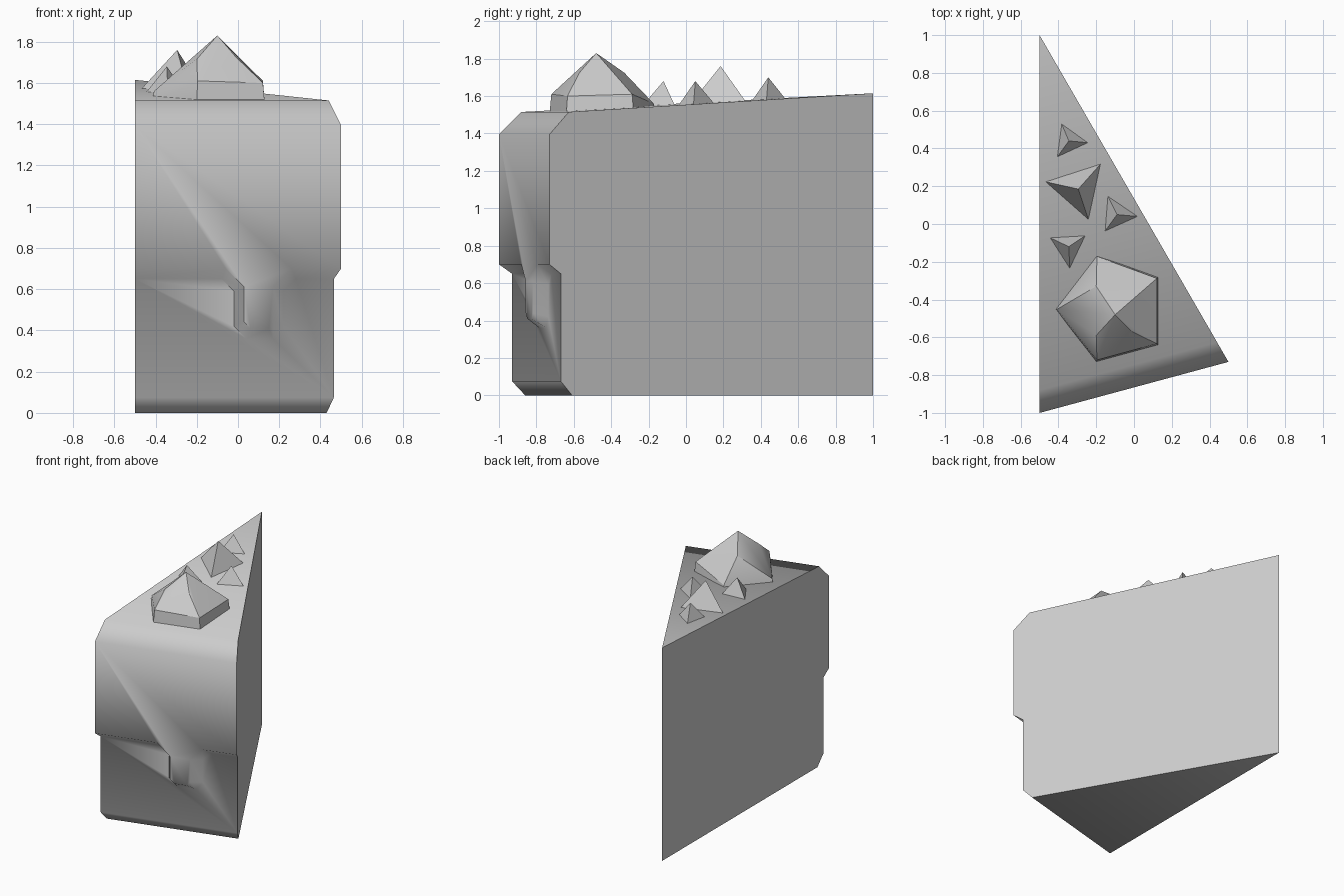
import bpy, bmesh, math
from mathutils import Vector

cube = bpy.data.objects.get("Cube")
if cube:
    bpy.data.objects.remove(cube, do_unlink=True)

grey = bpy.data.materials.new("plain grey")
grey.use_nodes = True
GREY = (0.6, 0.6, 0.6, 1)
grey.diffuse_color = GREY
grey.node_tree.nodes["Principled BSDF"].inputs["Base Color"].default_value = GREY


def finish(name, bm, smooth=None):
    """Turn a bmesh into an object, optionally smooth with sharp edges."""
    bmesh.ops.recalc_face_normals(bm, faces=bm.faces)
    mesh = bpy.data.meshes.new(name)
    bm.to_mesh(mesh)
    bm.free()
    mesh.materials.append(grey)
    obj = bpy.data.objects.new(name, mesh)
    bpy.context.collection.objects.link(obj)
    if smooth:
        bpy.ops.object.select_all(action='DESELECT')
        obj.select_set(True)
        bpy.context.view_layer.objects.active = obj
        bpy.ops.object.shade_smooth_by_angle(angle=math.radians(smooth))
    return obj


# Wedge slice: every front row is scaled towards the pointed back edge
bm = bmesh.new()


def vert(x, scale, z, end=False):
    across = scale if end else x + 0.5
    return bm.verts.new((-0.5 + across, 1 - 2 * scale + 0.27 * across, z))


def row(scale, z):
    return [vert(-0.5, scale, z), vert(0, scale, z, end=True)]


def outline(scale, points):
    line = [vert(x, scale, z) for x, z in points]
    return line + [vert(0, scale, points[0][1], end=True)]


bottom = row(0.93, 0)
foot = row(0.965, 0.075)
# Icing hem with one drip: outer edge where it meets the cake, inner edge on its face
hem = outline(0.965, [(-0.5, 0.65), (-0.08, 0.65), (-0.02, 0.59), (-0.02, 0.42),
                      (0.04, 0.36), (0.17, 0.36), (0.22, 0.42), (0.22, 0.59), (0.28, 0.65)])
lip = outline(1, [(-0.5, 0.70), (-0.06, 0.70), (0.03, 0.61), (0.03, 0.44),
                  (0.06, 0.41), (0.15, 0.41), (0.17, 0.44), (0.17, 0.61), (0.26, 0.70)])
shoulder = row(1, 1.395)
rim = row(0.94, 1.515)
back_low, back_high = vert(-0.5, 0, 0), vert(-0.5, 0, 1.615)


def bridge(a, b):
    for i in range(len(a) - 1):
        bm.faces.new((a[i], a[i + 1], b[i + 1], b[i]))


bridge(bottom, foot)
bm.faces.new(foot + hem[::-1])
bridge(hem, lip)
bm.faces.new(lip + shoulder[::-1])
bridge(shoulder, rim)
bm.faces.new(rim + [back_high])
bm.faces.new(bottom + [back_low])
for side in (0, -1):
    bm.faces.new([r[side] for r in (bottom, foot, hem, lip, shoulder, rim)] + [back_high, back_low])
finish("cake_slice", bm, 60)


def hull(name, points, smooth=None):
    """Convex faceted lump from its corner points."""
    bm = bmesh.new()
    for p in points:
        bm.verts.new(p)
    bmesh.ops.convex_hull(bm, input=bm.verts[:])
    return finish(name, bm, smooth)


# Large faceted dollop
corners = [(-0.42, -0.45), (-0.2, -0.16), (0.13, -0.28), (0.13, -0.64), (-0.2, -0.73)]
shoulder_heights = [1.56, 1.56, 1.61, 1.60, 1.61]
peak = Vector((-0.1, -0.48, 1.83))
points = [peak]
for (x, y), h in zip(corners, shoulder_heights):
    points.append((x, y, 1.50))
    upper = Vector((x, y, h)).lerp(peak, 0.04)
    points.append((upper.x, upper.y, h))
points += [(-0.2, -0.33, 1.725), (0.01, -0.42, 1.715), (-0.01, -0.57, 1.725), (-0.2, -0.59, 1.715)]
hull("large_dollop", points, 28)

# Small three-sided chips: peak, then the base triangle
chips = [
    ((-0.345, 0.44, 1.70), (-0.41, 0.35), (-0.385, 0.535), (-0.24, 0.43)),
    ((-0.295, 0.185, 1.76), (-0.475, 0.225), (-0.175, 0.32), (-0.24, 0.02)),
    ((-0.09, 0.05, 1.68), (-0.14, 0.15), (0.02, 0.04), (-0.155, -0.04)),
    ((-0.345, -0.12, 1.68), (-0.45, -0.07), (-0.255, -0.06), (-0.34, -0.24)),
]
for i, (top, *base) in enumerate(chips, 1):
    # Bases rest on the sloping top of the slice
    feet = [(x, y, 1.565 + 0.053 * (y - 0.05) - 0.01) for x, y in base]
    hull(f"small_chip_{i}", [top] + feet)
